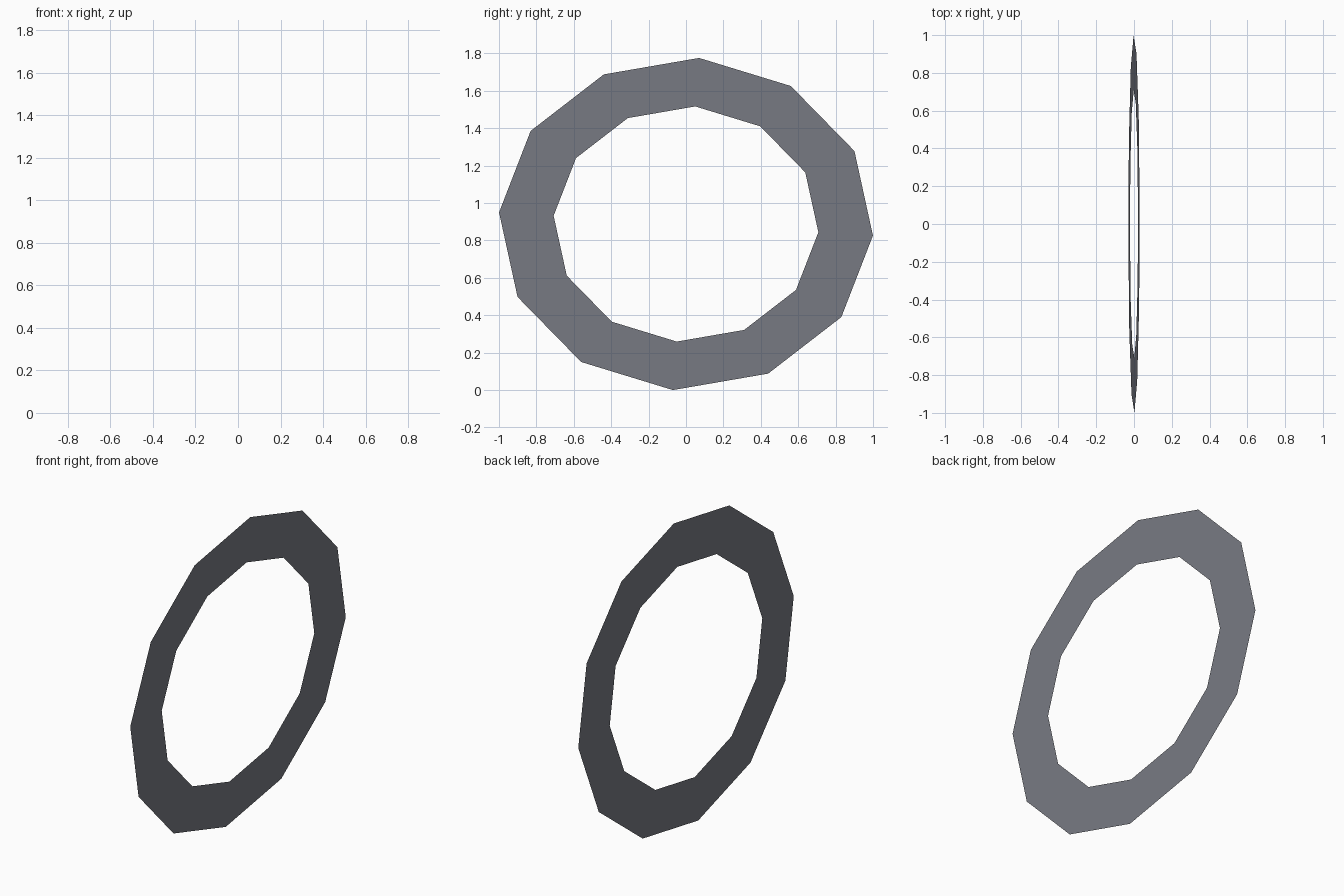
import bpy, bmesh, math

if "Cube" in bpy.data.objects:
    bpy.data.objects.remove(bpy.data.objects["Cube"])

SIDES = 12
HALF_Y, HALF_Z = 1.002, 0.89   # outer radii of the oval
INNER = 0.708                  # inner rim as a fraction of the outer
CENTRE_Z = 0.888
LEAN = 0.034                   # slight lean of the sheet towards +x at the top
PHASE = math.radians(-4)


def rim(bm, scale):
    verts = []
    for i in range(SIDES):
        t = PHASE + 2 * math.pi * i / SIDES
        y = HALF_Y * scale * math.cos(t)
        z = HALF_Z * scale * math.sin(t)
        verts.append(bm.verts.new((LEAN * z, y, CENTRE_Z + z)))
    return verts


# Flat twelve-sided oval ring, a sheet without thickness
bm = bmesh.new()
outer, inner = rim(bm, 1.0), rim(bm, INNER)
for i in range(SIDES):
    j = (i + 1) % SIDES
    bm.faces.new((outer[i], outer[j], inner[j], inner[i]))
mesh = bpy.data.meshes.new("flat_ring")
bm.to_mesh(mesh)
bm.free()
ring = bpy.data.objects.new("flat_ring", mesh)
bpy.context.collection.objects.link(ring)

# Dark blue-grey colour
mat = bpy.data.materials.new("dark_grey")
mat.diffuse_color = (0.19, 0.198, 0.23, 1)
mat.use_nodes = True
mat.node_tree.nodes["Principled BSDF"].inputs["Base Color"].default_value = mat.diffuse_color
mesh.materials.append(mat)
